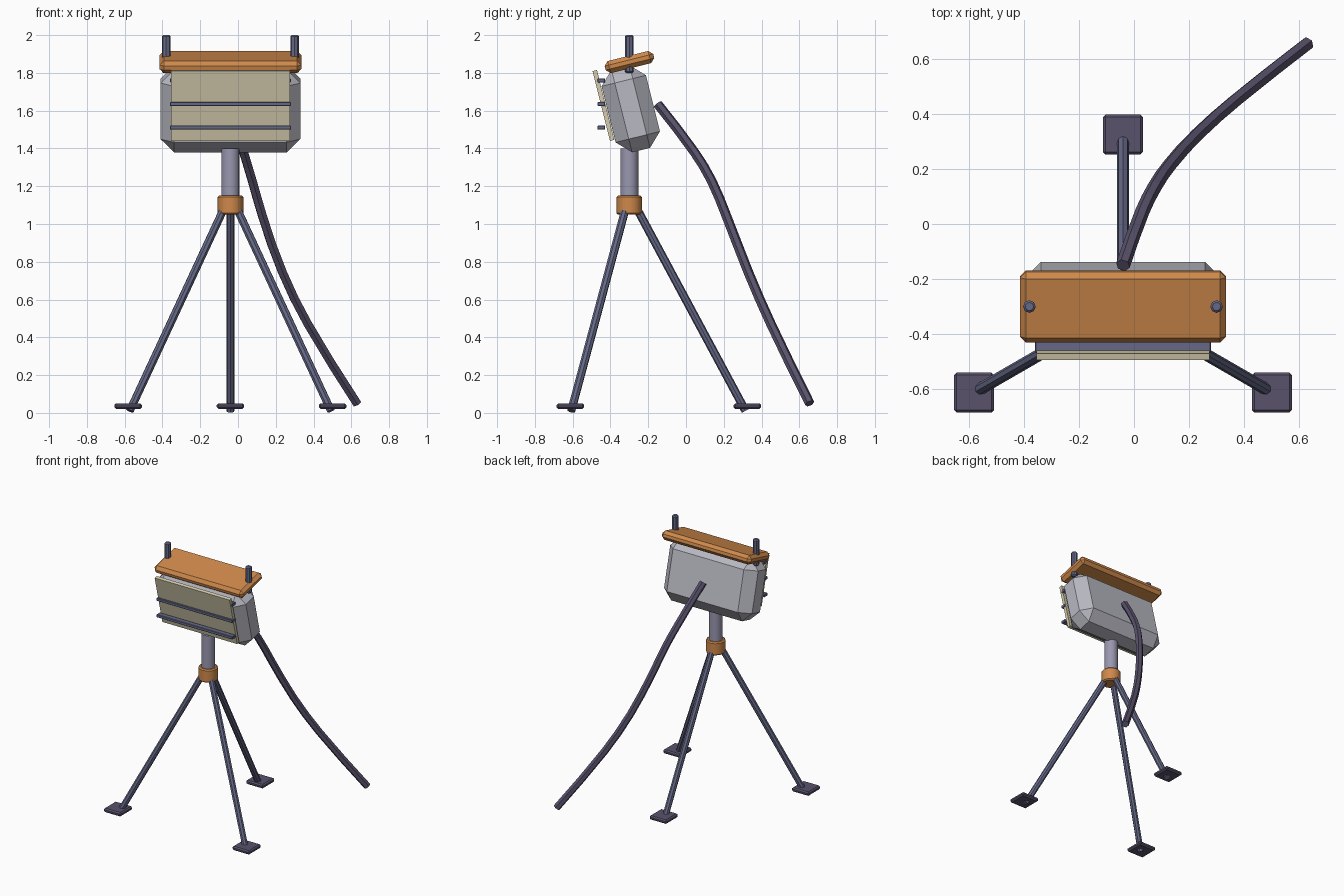
import bpy, math
from mathutils import Vector, Matrix

if "Cube" in bpy.data.objects:
    bpy.data.objects.remove(bpy.data.objects["Cube"])

CX, CY = -0.04, -0.30          # tripod axis
TILT = Matrix.Translation((CX, -0.29, 1.60)) @ Matrix.Rotation(math.radians(14), 4, 'X')


def material(name, rgb):
    m = bpy.data.materials.new(name)
    m.diffuse_color = (*rgb, 1)
    m.use_nodes = True
    m.node_tree.nodes["Principled BSDF"].inputs["Base Color"].default_value = m.diffuse_color
    return m


ORANGE = material("orange", (0.62, 0.25, 0.07))
TAN = material("pale_tan", (0.66, 0.60, 0.42))
DARK = material("dark_rubber", (0.10, 0.085, 0.15))
STEEL = material("blue_steel", (0.13, 0.14, 0.24))
POST = material("post_metal", (0.32, 0.31, 0.43))
BODY = material("body_grey", (0.48, 0.48, 0.54))


def finish(ob, name, mat, bevel=0.0, smooth=None):
    ob.name = name
    ob.data.materials.append(mat)
    if bevel:
        b = ob.modifiers.new("bevel", 'BEVEL')
        b.width, b.segments = bevel, 1
        b.limit_method, b.angle_limit = 'ANGLE', math.radians(50)
    if smooth:
        bpy.ops.object.shade_smooth_by_angle(angle=math.radians(smooth))
    return ob


def box(name, center, size, mat, bevel=0.0, frame=Matrix(), smooth=None):
    bpy.ops.mesh.primitive_cube_add(size=1)
    ob = bpy.context.object
    ob.data.transform(Matrix.Diagonal((*size, 1)))
    ob.matrix_world = frame @ Matrix.Translation(center)
    return finish(ob, name, mat, bevel, smooth)


def rod(name, a, b, r, sides, mat, bevel=0.0, smooth=None):
    a, b = Vector(a), Vector(b)
    bpy.ops.mesh.primitive_cylinder_add(vertices=sides, radius=r, depth=(b - a).length)
    ob = bpy.context.object
    ob.matrix_world = (Matrix.Translation((a + b) / 2)
                       @ (b - a).to_track_quat('Z', 'Y').to_matrix().to_4x4())
    return finish(ob, name, mat, bevel, smooth)


# tilted head: housing, hood and front lens panel
box("housing", (0, 0, 0.01), (0.74, 0.242, 0.45), BODY, 0.072, TILT)
box("hood", (0, 0.053, 0.252), (0.75, 0.265, 0.066), ORANGE, 0.022, TILT)
box("front_panel", (0, -0.136, 0.0625), (0.63, 0.024, 0.381), TAN, 0, TILT)

# level guard bars across the panel
for i, z in enumerate((1.51, 1.635, 1.76)):
    box(f"guard_bar_{i + 1}", (CX, -0.448, z), (0.64, 0.04, 0.022), STEEL, 0.003)

# upright pegs through the hood
for side, dx in (("left", -0.34), ("right", 0.34)):
    rod(f"{side}_peg", (CX + dx, CY, 1.80), (CX + dx, CY, 2.0), 0.023, 8, STEEL, 0.007)

# post and collar
rod("post", (CX, CY, 1.08), (CX, CY, 1.40), 0.048, 16, POST, 0, 40)
rod("collar", (CX, CY, 1.05), (CX, CY, 1.15), 0.068, 12, ORANGE, 0.008, 35)

# tripod legs with square feet
for name, deg in (("back", 90), ("left", 210), ("right", 330)):
    d = Vector((math.cos(math.radians(deg)), math.sin(math.radians(deg)), 0))
    hub = Vector((CX, CY, 0))
    rod(f"{name}_leg", hub + d * 0.03 + Vector((0, 0, 1.10)),
        hub + d * 0.615 + Vector((0, 0, 0.011)), 0.022, 8, STEEL)
    foot = hub + d * 0.625
    box(f"{name}_foot", (foot.x, foot.y, 0.036), (0.145, 0.145, 0.03), DARK, 0.009)

# power cable hanging from the rear of the housing
path = [(-0.04, -0.15, 1.635), (0.03, 0.045, 1.38), (0.075, 0.135, 1.23),
        (0.13, 0.215, 1.04), (0.235, 0.33, 0.745), (0.37, 0.45, 0.47), (0.63, 0.655, 0.05)]
curve = bpy.data.curves.new("cable", 'CURVE')
curve.dimensions = '3D'
curve.bevel_depth, curve.bevel_resolution = 0.026, 1
curve.use_fill_caps = True
curve.resolution_u = 2
spline = curve.splines.new('BEZIER')
spline.bezier_points.add(len(path) - 1)
for p, co in zip(spline.bezier_points, path):
    p.co = co
    p.handle_left_type = p.handle_right_type = 'AUTO'
cable = bpy.data.objects.new("cable", curve)
bpy.context.collection.objects.link(cable)
bpy.ops.object.select_all(action='DESELECT')
cable.select_set(True)
bpy.context.view_layer.objects.active = cable
bpy.ops.object.convert(target='MESH')
cable = bpy.context.object
cable.data.materials.clear()
finish(cable, "cable", DARK)
for f in cable.data.polygons:
    f.use_smooth = False
